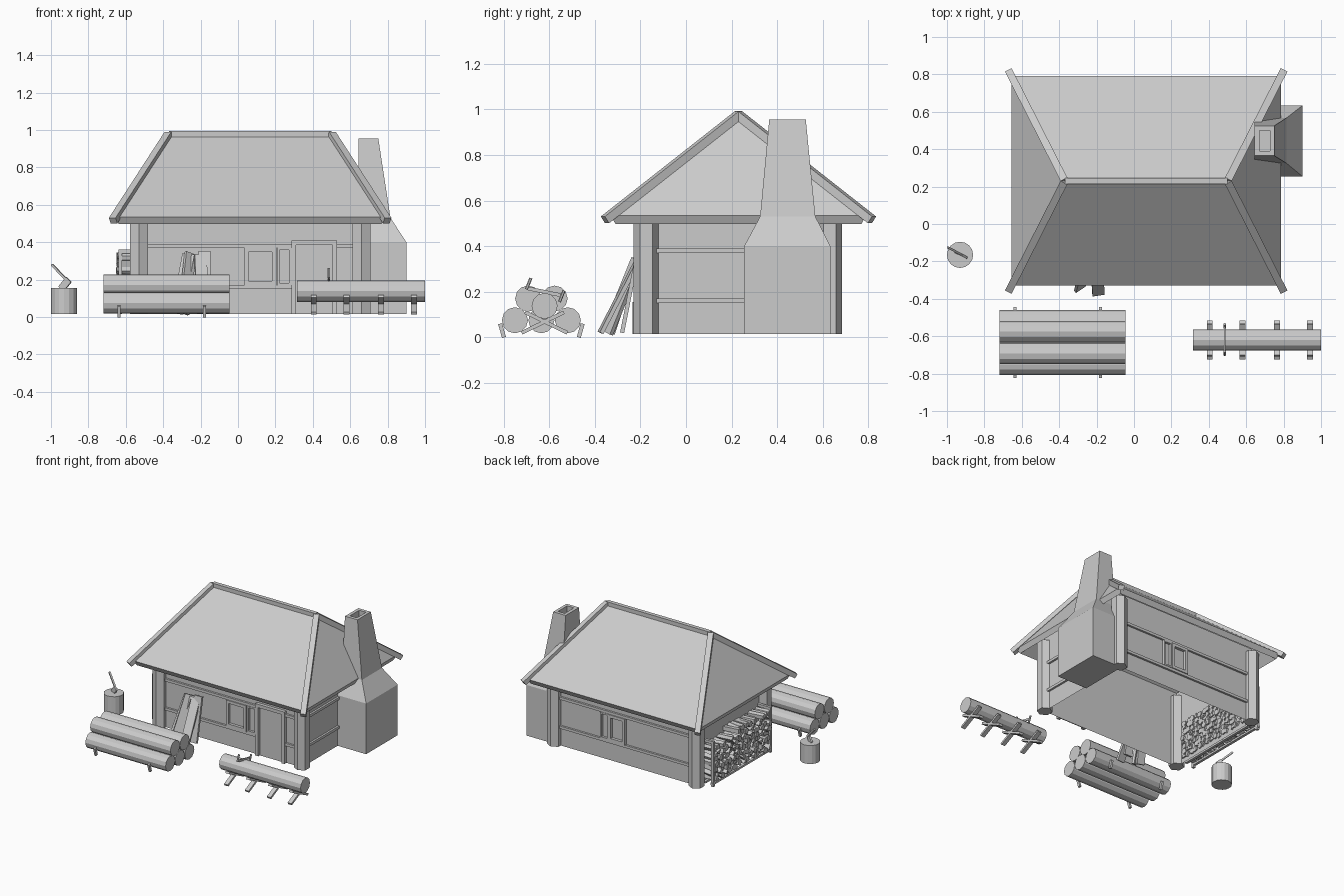
import bpy, bmesh, math, random
from mathutils import Vector, Matrix

cube = bpy.data.objects.get("Cube")
if cube:
    bpy.data.objects.remove(cube)
random.seed(4)

grey = bpy.data.materials.new("plain_grey")
grey.use_nodes = True
grey.diffuse_color = (0.6, 0.6, 0.6, 1)
shader = next(n for n in grey.node_tree.nodes if n.type == 'BSDF_PRINCIPLED')
shader.inputs["Base Color"].default_value = (0.6, 0.6, 0.6, 1)


def finish(bm, name):
    bmesh.ops.recalc_face_normals(bm, faces=bm.faces)
    mesh = bpy.data.meshes.new(name)
    bm.to_mesh(mesh)
    bm.free()
    mesh.materials.append(grey)
    ob = bpy.data.objects.new(name, mesh)
    bpy.context.collection.objects.link(ob)
    return ob


def between(p, q):
    p, q = Vector(p), Vector(q)
    d = q - p
    return Matrix.Translation((p + q) / 2) @ d.to_track_quat('Z', 'Y').to_matrix().to_4x4(), d.length


def box(bm, lo, hi):
    lo, hi = Vector(lo), Vector(hi)
    m = Matrix.Translation((lo + hi) / 2) @ Matrix.Diagonal((*(hi - lo), 1))
    return bmesh.ops.create_cube(bm, size=1, matrix=m)["verts"]


def bar(bm, p, q, w, h, roll=0):
    m, length = between(p, q)
    m = m @ Matrix.Rotation(roll, 4, 'Z') @ Matrix.Diagonal((w, h, length, 1))
    bmesh.ops.create_cube(bm, size=1, matrix=m)


def rod(bm, p, q, r, n=12, spin=0):
    m, length = between(p, q)
    bmesh.ops.create_cone(bm, cap_ends=True, segments=n, radius1=r, radius2=r, depth=length,
                          matrix=m @ Matrix.Rotation(spin, 4, 'Z'))


# Walls: shell open underneath
X0, X1, Y0, Y1, BASE = -0.53, 0.66, -0.175, 0.63, 0.015
bm = bmesh.new()
box(bm, (X0, Y0, BASE), (X1, Y1, 0.6))
bm.faces.ensure_lookup_table()
bmesh.ops.delete(bm, geom=[f for f in bm.faces if abs(f.normal.z) > 0.9], context='FACES_ONLY')
finish(bm, "walls")

# Six-sided corner posts
bm = bmesh.new()
for x in (X0, X1):
    for y in (Y0, Y1):
        bmesh.ops.create_cone(bm, cap_ends=True, segments=6, radius1=0.055, radius2=0.055, depth=0.545,
                              matrix=Matrix.Translation((x, y, BASE + 0.2725)))
finish(bm, "corner_posts")

# Horizontal timbers on front, back and chimney side
bm = bmesh.new()
T = 0.015
for z in (0.15, 0.37):
    box(bm, (X0, Y0 - T, z), (0.285, Y0, z + 0.02))
    box(bm, (0.53, Y0 - T, z), (X1, Y0, z + 0.02))
    box(bm, (X0, Y1, z), (X1, Y1 + T, z + 0.02))
    box(bm, (X1, Y0, z), (X1 + T, Y1, z + 0.02))
finish(bm, "wall_timbers")


def frame(bm, x0, x1, z0, z1, y, out, w=0.022, sill=True):
    ya, yb = sorted((y, y + out))
    for a in (x0, x1 - w):
        box(bm, (a, ya, z0), (a + w, yb, z1))
    box(bm, (x0 + w, ya, z1 - w), (x1 - w, yb, z1))
    if sill:
        box(bm, (x0 + w, ya, z0), (x1 - w, yb, z0 + w))


# Windows and shutters
bm = bmesh.new()
frame(bm, 0.035, 0.205, 0.17, 0.37, Y0, -0.022)
frame(bm, 0.21, 0.285, 0.17, 0.37, Y0, -0.018, 0.012)
frame(bm, 0.06, 0.2, 0.17, 0.37, Y1, 0.022)
frame(bm, 0.2, 0.27, 0.17, 0.37, Y1, 0.018, 0.012)
finish(bm, "window_frames")
bm = bmesh.new()
frame(bm, 0.285, 0.53, BASE, 0.41, Y0, -0.025, 0.025, False)
box(bm, (0.31, Y0 - 0.006, BASE), (0.505, Y0, 0.385))
finish(bm, "door")

# Hipped roof shell
bm = bmesh.new()
E, R = 0.535, 0.975
corner = [bm.verts.new(c) for c in ((-0.655, -0.33, E), (0.785, -0.33, E), (0.785, 0.79, E), (-0.655, 0.79, E))]
ridge = [bm.verts.new((x, 0.23, R)) for x in (-0.37, 0.5)]
a, b, c, d = corner
for f in ((a, b, ridge[1], ridge[0]), (b, c, ridge[1]), (c, d, ridge[0], ridge[1]), (d, a, ridge[0])):
    bm.faces.new(f)
hips = [(v.co.copy(), ridge[i].co.copy()) for v, i in zip(corner, (0, 1, 1, 0))]
roof = finish(bm, "roof")
for p in roof.data.polygons:
    if p.normal.z < 0:
        roof.data.flip_normals()
        break
shell = roof.modifiers.new("thickness", 'SOLIDIFY')
shell.thickness = 0.038
shell.offset = -1
shell.use_even_offset = True

# Beams along hips and ridge
bm = bmesh.new()
for foot, top in hips:
    bar(bm, foot + (foot - top) * 0.045, top, 0.04, 0.036)
bar(bm, hips[0][1], hips[1][1], 0.03, 0.036)
finish(bm, "roof_beams")

# Chimney: stacked rectangles joined, with a sunken flue
bm = bmesh.new()
levels = [(0.645, 0.9, 0.255, 0.633, BASE), (0.645, 0.9, 0.255, 0.633, 0.4),
          (0.645, 0.815, 0.325, 0.567, 0.53), (0.645, 0.75, 0.365, 0.525, 0.955),
          (0.67, 0.727, 0.39, 0.5, 0.955), (0.67, 0.727, 0.39, 0.5, 0.88)]
rings = [[bm.verts.new((x, y, z)) for x, y in ((x0, y0), (x1, y0), (x1, y1), (x0, y1))]
         for x0, x1, y0, y1, z in levels]
for lo, hi in zip(rings, rings[1:]):
    for i in range(4):
        j = (i + 1) % 4
        bm.faces.new((lo[i], lo[j], hi[j], hi[i]))
bm.faces.new(rings[0])
bm.faces.new(rings[-1])
finish(bm, "chimney")

# Long timber stack with pegs
bm = bmesh.new()
for y, z in ((-0.75, 0.075), (-0.634, 0.075), (-0.518, 0.075), (-0.692, 0.17), (-0.576, 0.17)):
    rod(bm, (-0.72, y, z), (-0.045, y, z), 0.057)
finish(bm, "stacked_logs")
bm = bmesh.new()
for x in (-0.635, -0.18):
    bar(bm, (x, -0.798, 0.0), (x, -0.815, 0.06), 0.016, 0.018)
    bar(bm, (x, -0.47, 0.0), (x, -0.453, 0.06), 0.016, 0.018)
finish(bm, "stack_pegs")

# Working log on crossed legs
bm = bmesh.new()
rod(bm, (0.315, -0.62, 0.138), (1.0, -0.62, 0.138), 0.057)
finish(bm, "working_log")
bm = bmesh.new()
for x in (0.405, 0.58, 0.765, 0.94):
    for s in (-1, 1):
        bar(bm, (x, -0.62 + s * 0.1, 0.02), (x, -0.62 - s * 0.085, 0.11), 0.032, 0.016)
finish(bm, "crossed_legs")

# Two-handled shaving knife on the log
bm = bmesh.new()
bar(bm, (0.485, -0.695, 0.215), (0.485, -0.55, 0.185), 0.006, 0.016)
rod(bm, (0.485, -0.7, 0.21), (0.485, -0.68, 0.26), 0.007, 6)
rod(bm, (0.485, -0.555, 0.155), (0.485, -0.535, 0.205), 0.007, 6)
finish(bm, "shaving_knife")

# Chopping stump and axe
bm = bmesh.new()
rod(bm, (-0.93, -0.165, BASE), (-0.93, -0.165, 0.155), 0.07, 16)
finish(bm, "stump")
bm = bmesh.new()
bar(bm, (-0.995, -0.125, 0.28), (-0.9, -0.175, 0.18), 0.012, 0.012)
bar(bm, (-0.945, -0.155, 0.15), (-0.905, -0.175, 0.2), 0.012, 0.04)
finish(bm, "axe")

# Planks leaning on the front wall
bm = bmesh.new()
for x0, x1, foot, top, roll in ((-0.325, -0.265, -0.32, 0.335, 0.5), (-0.29, -0.255, -0.345, 0.34, 0.9),
                                (-0.19, -0.2, -0.375, 0.33, 0.1), (-0.18, -0.18, -0.28, 0.35, 0)):
    bar(bm, (x0, foot, 0.02), (x1, Y0 - 0.04, top), 0.065, 0.018, roll)
finish(bm, "leaning_planks")

# Firewood: rows of short split logs poking into the side wall
bm = bmesh.new()
for row in range(8):
    for col in range(16):
        y = -0.085 + col * 0.042 + random.uniform(-0.008, 0.008)
        z = 0.065 + row * 0.037 + random.uniform(-0.006, 0.006)
        if row == 7 and col > 9:
            continue
        tilt = random.uniform(-0.012, 0.012)
        rod(bm, (random.uniform(-0.65, -0.62), y + tilt, z), (-0.52, y - tilt, z), 0.022,
            random.choice((3, 4, 5, 6)), random.uniform(0, 3))
finish(bm, "firewood")
bm = bmesh.new()
for x in (-0.63, -0.57):
    box(bm, (x - 0.01, -0.12, 0.03), (x + 0.01, 0.59, 0.045))
for y in (-0.11, 0.575):
    box(bm, (-0.64, y - 0.01, BASE), (-0.62, y + 0.01, 0.35))
    box(bm, (-0.64, y - 0.01, 0.34), (X0, y + 0.01, 0.36))
finish(bm, "firewood_rack")
